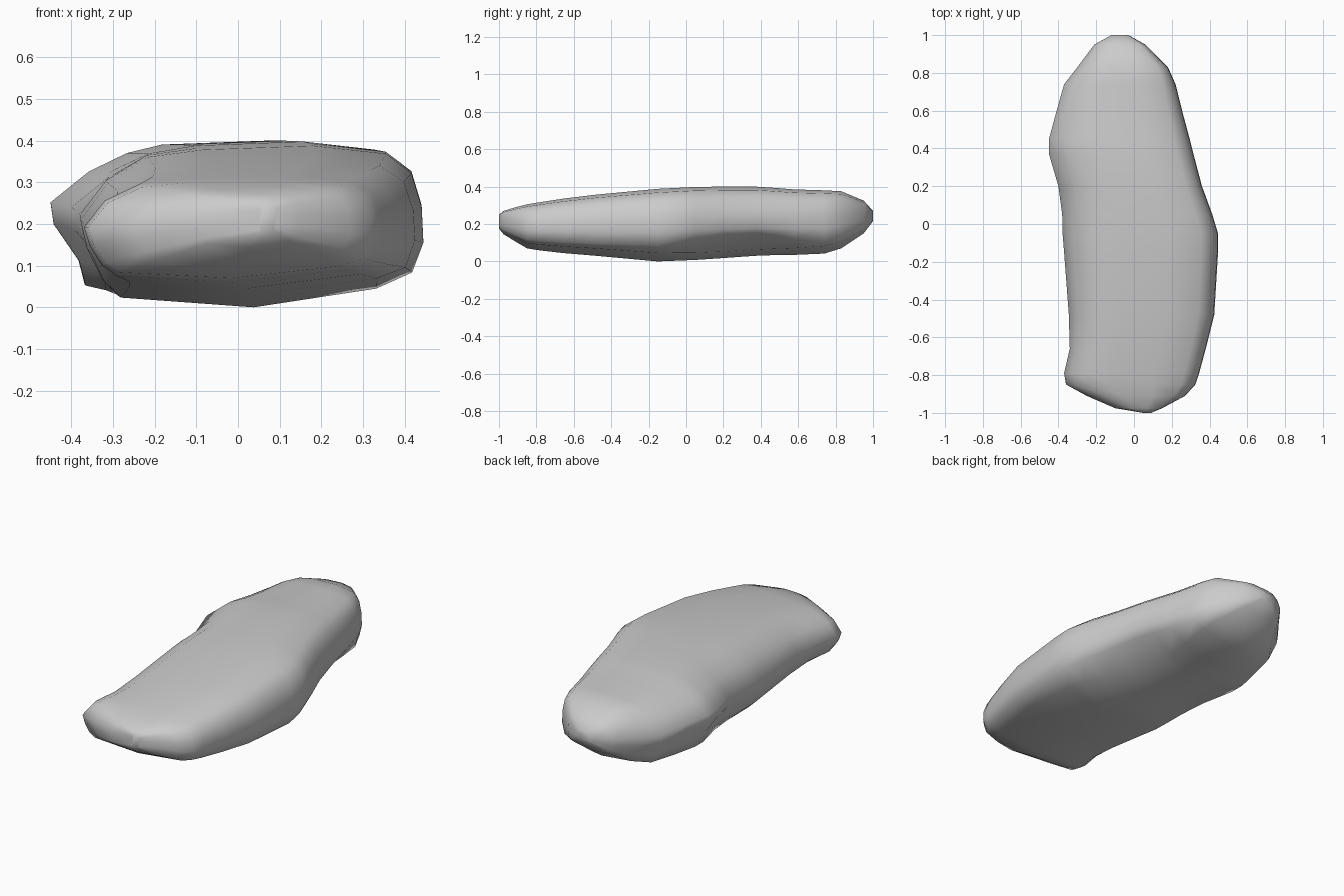
import bpy, bmesh

# stations along the rock: y, left x, right x, bottom z, top z
STATIONS = [
    (-1.00, 0.05, 0.09, 0.175, 0.25),
    (-0.975, -0.10, 0.15, 0.145, 0.27),
    (-0.91, -0.25, 0.27, 0.105, 0.29),
    (-0.85, -0.36, 0.325, 0.07, 0.305),
    (-0.79, -0.37, 0.345, 0.06, 0.315),
    (-0.66, -0.34, 0.38, 0.045, 0.335),
    (-0.48, -0.345, 0.425, 0.03, 0.357),
    (-0.15, -0.37, 0.445, 0.0, 0.388),
    (-0.05, -0.378, 0.445, 0.004, 0.393),
    (0.05, -0.38, 0.415, 0.008, 0.398),
    (0.20, -0.40, 0.36, 0.018, 0.40),
    (0.37, -0.45, 0.315, 0.03, 0.40),
    (0.45, -0.45, 0.295, 0.033, 0.395),
    (0.58, -0.415, 0.26, 0.035, 0.385),
    (0.74, -0.37, 0.22, 0.042, 0.38),
    (0.83, -0.30, 0.18, 0.07, 0.375),
    (0.95, -0.21, 0.06, 0.15, 0.325),
    (1.00, -0.12, -0.03, 0.215, 0.27),
]

# unit cross-section: u across (-1..1), v up (0..1)
PROFILE = [
    (1, 0.40), (0.99, 0.62), (0.93, 0.83), (0.78, 0.95), (0.35, 1.0),
    (-0.3, 0.975), (-0.62, 0.93), (-0.86, 0.77), (-1, 0.52), (-0.96, 0.34),
    (-0.88, 0.16), (-0.78, 0.06), (0, 0), (0.76, 0.12), (0.94, 0.2),
]
# local changes near y = 0.3: hollow lower right flank, ridged left flank
UNDERCUT = {13: (0.50, 0.09), 14: (0.90, 0.31)}
RIDGE = {6: (-0.52, 0.92), 7: (-0.76, 0.80), 8: (-1, 0.60), 9: (-0.98, 0.46), 10: (-0.82, 0.22)}


def section(y, x0, x1, z0, z1):
    pts = []
    for i, (u, v) in enumerate(PROFILE):
        for table, mid, reach in ((UNDERCUT, 0.28, 0.48), (RIDGE, 0.42, 0.5)):
            if i in table:
                k = min(1.0, max(0.0, 1.4 * (1 - abs(y - mid) / reach)))
                u += (table[i][0] - u) * k
                v += (table[i][1] - v) * k
        pts.append(((x0 + x1) / 2 + u * (x1 - x0) / 2, y, z0 + v * (z1 - z0)))
    return pts


# loft the sections into a closed boulder
bm = bmesh.new()
rings = [[bm.verts.new(p) for p in section(*s)] for s in STATIONS]
n = len(PROFILE)
for a, b in zip(rings, rings[1:]):
    for i in range(n):
        j = (i + 1) % n
        bm.faces.new((a[i], a[j], b[j], b[i]))
bm.faces.new(rings[0])
bm.faces.new(rings[-1])
bmesh.ops.recalc_face_normals(bm, faces=bm.faces)
mesh = bpy.data.meshes.new("flat_rock")
bm.to_mesh(mesh)
bm.free()
rock = bpy.data.objects.new("flat_rock", mesh)
bpy.context.collection.objects.link(rock)
mesh.polygons.foreach_set("use_smooth", [True] * len(mesh.polygons))
mesh.update()
